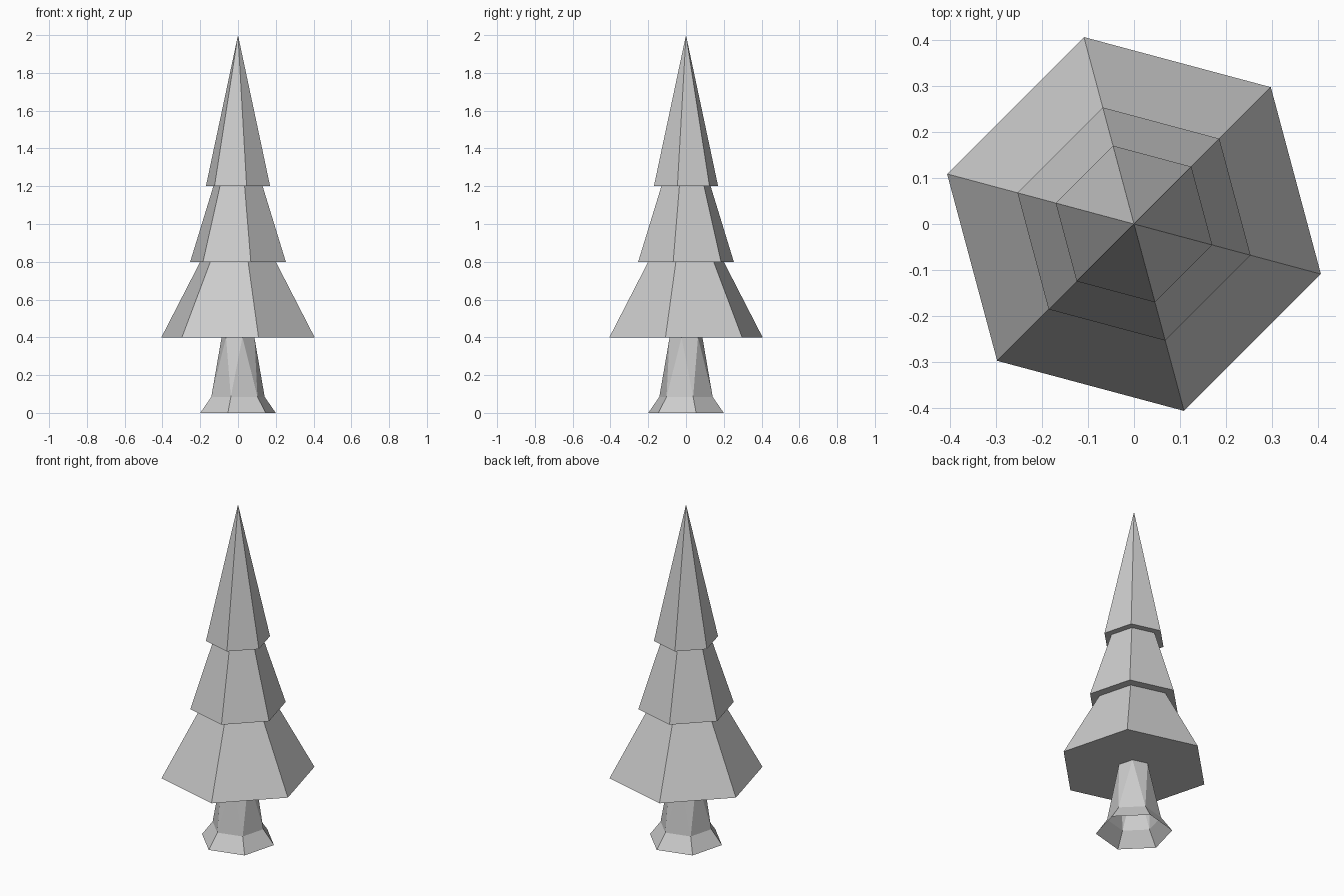
import bpy, bmesh
from math import cos, sin, radians

if "Cube" in bpy.data.objects:
    bpy.data.objects.remove(bpy.data.objects["Cube"])

SIDES = 6


def ring(bm, radius, z, start):
    """Hexagonal ring of vertices, first corner at the start angle."""
    return [bm.verts.new((radius * cos(radians(start + 60 * i)),
                          radius * sin(radians(start + 60 * i)), z))
            for i in range(SIDES)]


def bridge(bm, low, high):
    for i in range(SIDES):
        j = (i + 1) % SIDES
        bm.faces.new((low[i], low[j], high[j], high[i]))


def finish(bm, name):
    mesh = bpy.data.meshes.new(name)
    bm.to_mesh(mesh)
    bm.free()
    obj = bpy.data.objects.new(name, mesh)
    bpy.context.collection.objects.link(obj)


# Foliage: three stepped tiers ending in a point, closed underneath
bm = bmesh.new()
profile = [(0.42, 0.4), (0.207, 0.8), (0.262, 0.8), (0.135, 1.2), (0.176, 1.2)]
rings = [ring(bm, r, z, -15) for r, z in profile]
bm.faces.new(rings[0][::-1])
for low, high in zip(rings, rings[1:]):
    bridge(bm, low, high)
tip = bm.verts.new((0, 0, 2))
for i in range(SIDES):
    bm.faces.new((rings[-1][i], rings[-1][(i + 1) % SIDES], tip))
finish(bm, "foliage")

# Trunk: flared foot, open below, then a twisted tapering stem
bm = bmesh.new()
foot = ring(bm, 0.207, 0.0, 15)
ankle = ring(bm, 0.146, 0.085, 15)
top = ring(bm, 0.09, 0.4, -15)
bridge(bm, foot, ankle)
for i in range(SIDES):
    j = (i + 1) % SIDES
    bm.faces.new((ankle[i], top[j], top[i]))
    bm.faces.new((ankle[i], ankle[j], top[j]))
finish(bm, "trunk")
